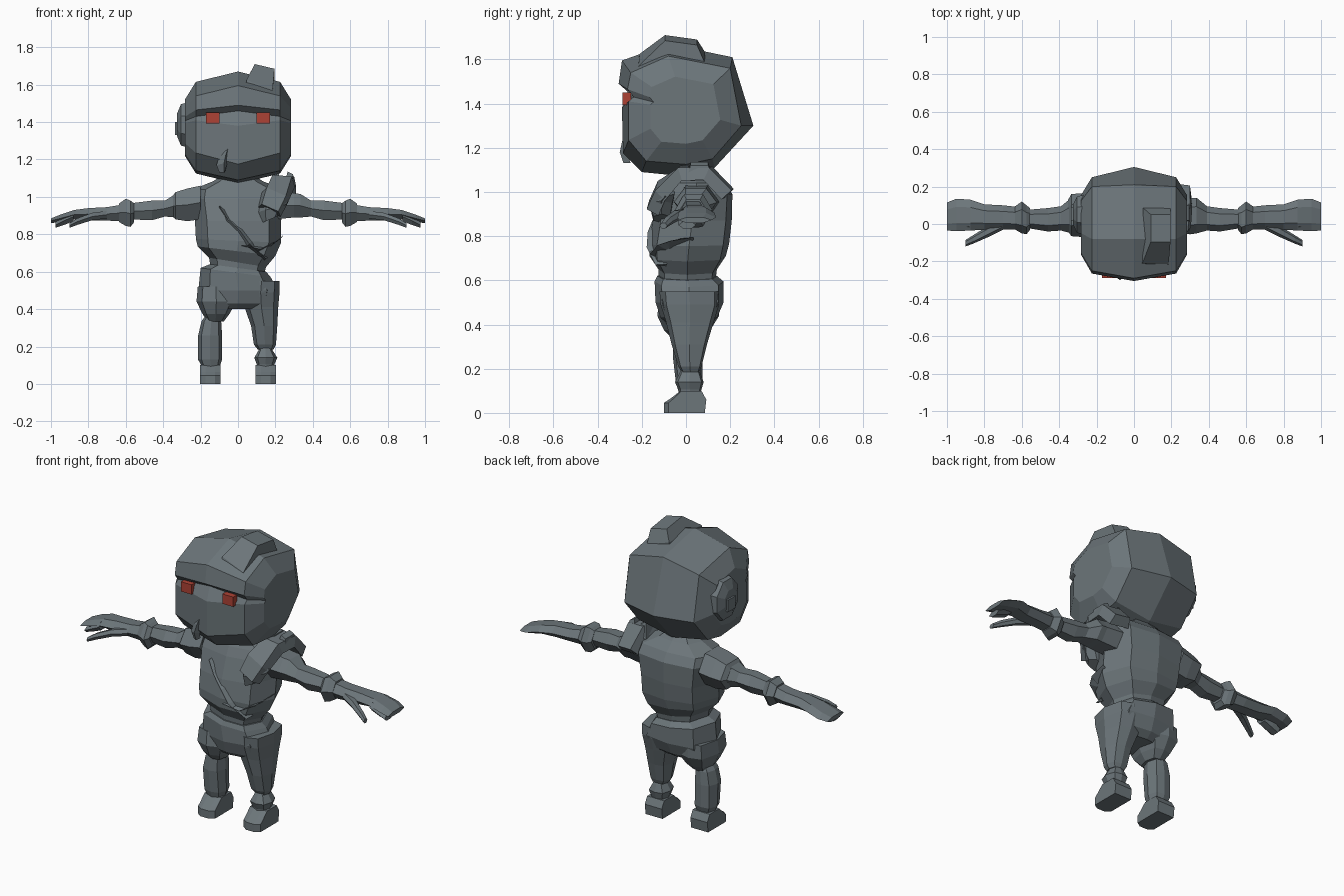
import bpy, bmesh, math
from mathutils import Vector


def material(name, rgb):
    m = bpy.data.materials.new(name)
    m.diffuse_color = (*rgb, 1)
    return m


GREY = material("slate grey", (0.150, 0.180, 0.195))
RED = material("eye red", (0.42, 0.055, 0.035))


def loft(name, rings, mat=GREY):
    """Skin a list of equal-length point rings and cap both ends."""
    bm = bmesh.new()
    rows = [[bm.verts.new(p) for p in r] for r in rings]
    n = len(rows[0])
    for a, b in zip(rows, rows[1:]):
        for i in range(n):
            j = (i + 1) % n
            bm.faces.new((a[i], a[j], b[j], b[i]))
    bm.faces.new(rows[0])
    bm.faces.new(rows[-1])
    bmesh.ops.recalc_face_normals(bm, faces=bm.faces)
    me = bpy.data.meshes.new(name)
    bm.to_mesh(me)
    bm.free()
    me.materials.append(mat)
    ob = bpy.data.objects.new(name, me)
    bpy.context.collection.objects.link(ob)
    return ob


# Unit outlines: an octagon with front ridge, and a chamfered hexagon
OCT = [(0, -1), (.72, -.8), (1, 0), (.72, .85), (0, 1), (-.72, .85), (-1, 0), (-.72, -.8)]
HEX = [(math.cos(math.radians(a)), math.sin(math.radians(a)) * 1.1) for a in range(0, 360, 60)]


def stack(name, sections, outline=OCT):
    """Sections from (z, x0, x1, y0, y1, tilt): horizontal rings, tilt drops +x."""
    rings = []
    for z, x0, x1, y0, y1, *t in sections:
        t = t[0] if t else 0
        rings.append([((x0 + x1) / 2 + u * (x1 - x0) / 2,
                       (y0 + y1) / 2 + v * (y1 - y0) / 2, z - u * t) for u, v in outline])
    return loft(name, rings)


def limb(name, sections, side):
    """Sections from (x, z0, z1, y0, y1): rings across x, mirrored by side."""
    return loft(name, [[(side * x, (y0 + y1) / 2 + u * (y1 - y0) / 2,
                         (z0 + z1) / 2 + v * (z1 - z0) / 2 / .953) for u, v in HEX]
                       for x, z0, z1, y0, y1 in sections])


def box(name, x0, x1, y0, y1, z0, z1, mat=GREY):
    return loft(name, [[(x0, y0, z), (x1, y0, z), (x1, y1, z), (x0, y1, z)] for z in (z0, z1)], mat)


# Head: side profiles (y, z) lofted across x
mid = [(-.29, 1.595), (-.08, 1.67), (.21, 1.61), (.305, 1.30), (.13, 1.11), (0, 1.07),
       (-.2, 1.09), (-.285, 1.175), (-.29, 1.38), (-.262, 1.46), (-.305, 1.49)]
edge = [(-.25, 1.54), (-.08, 1.615), (.20, 1.56), (.25, 1.30), (.12, 1.15), (0, 1.125),
        (-.18, 1.14), (-.26, 1.235), (-.26, 1.41), (-.237, 1.43), (-.265, 1.465)]
inner = [(y * .62, 1.37 + (z - 1.37) * .62) for y, z in edge]
loft("head", [[(x, y, z) for y, z in prof] for x, prof in
              ((-.283, inner), (-.225, edge), (0, mid), (.225, edge), (.283, inner))])

# Eyes
for s, side in ((-1, "right"), (1, "left")):
    xs = sorted((s * .10, s * .17))
    box(side + "_eye", xs[0], xs[1], -.288, -.25, 1.393, 1.45, RED)

# Scar wedge on the chin
loft("chin_scar", [[(-.10, -.268, 1.13), (-.075, -.283, 1.13), (-.07, -.25, 1.13)],
                   [(-.115, -.27, 1.17), (-.075, -.30, 1.18), (-.06, -.265, 1.17)],
                   [(-.10, -.27, 1.22), (-.065, -.29, 1.225), (-.052, -.265, 1.22)],
                   [(-.06, -.27, 1.255), (-.055, -.282, 1.255), (-.05, -.27, 1.25)]])

# Raised crest on top of the head
loft("head_crest", [
    [(.04, -.22, 1.57), (.18, -.23, 1.54), (.20, .085, 1.55), (.045, .085, 1.60)],
    [(.045, -.21, 1.625), (.185, -.215, 1.57), (.195, .085, 1.585), (.05, .085, 1.635)],
    [(.09, -.095, 1.71), (.195, -.095, 1.685), (.195, .05, 1.665), (.09, .05, 1.69)]])

# Ear cover on one side
ear = []
for x, r in ((-.25, .135), (-.305, .12), (-.326, .065)):
    ear.append([(x, .05 + .88 * r * math.cos(a), 1.385 + r * math.sin(a))
                for a in [math.pi / 8 + k * math.pi / 4 for k in range(8)]])
loft("ear_cover", ear)
box("ear_stud", -.336, -.30, .02, .09, 1.33, 1.40)

# Torso with neck and a tilted shirt hem
stack("torso", [(1.13, -.07, .07, -.03, .09), (1.085, -.13, .13, -.06, .13),
                (1.04, -.24, .24, -.085, .18), (.99, -.25, .25, -.11, .21),
                (.87, -.23, .23, -.15, .207), (.765, -.225, .23, -.168, .195, .01),
                (.71, -.215, .20, -.165, .18, .025), (.65, -.155, .15, -.125, .14, .025),
                (.57, -.14, .13, -.12, .13, .02)])

# Diagonal cloth folds across the chest
def fold(name, pts, w):
    rings = []
    for i, p in enumerate(pts):
        k = w * (.25 if i in (0, len(pts) - 1) else 1)
        p = Vector(p)
        rings.append([p + Vector((-k, .035, -k)), p + Vector((0, -.018, 0)),
                      p + Vector((k, .035, k * .6))])
    loft(name, rings)


fold("chest_fold", [(-.10, -.11, .95), (-.055, -.13, .88), (.01, -.155, .82),
                    (.06, -.16, .75), (.15, -.12, .67)], .03)
fold("hem_fold", [(.02, -.155, .74), (.12, -.145, .72), (.20, -.11, .76), (.235, 0, .79)], .03)

# Hips and both trouser legs
stack("hips", [(.62, -.15, .15, -.13, .14, .02), (.595, -.20, .175, -.142, .17, .025),
               (.50, -.212, .215, -.138, .17), (.43, -.205, .20, -.115, .14),
               (.40, -.16, .15, -.08, .10)])
stack("short_trouser_leg", [(.52, -.215, -.02, -.12, .15), (.44, -.222, -.01, -.13, .15),
                            (.375, -.19, -.045, -.10, .11), (.335, -.165, -.075, -.06, .07)])
stack("long_trouser_leg", [(.55, .03, .222, -.12, .15), (.49, .02, .222, -.115, .15),
                           (.41, .035, .215, -.09, .125), (.31, .07, .21, -.065, .095),
                           (.21, .085, .203, -.035, .07), (.185, .105, .19, -.02, .06)])

# Bare shin and wrapped ankle
stack("shin", [(.37, -.17, -.08, -.05, .06), (.335, -.195, -.09, -.055, .07),
               (.26, -.213, -.085, -.06, .075), (.13, -.213, -.085, -.045, .075),
               (.085, -.19, -.10, -.03, .06)])
stack("ankle_wrap", [(.20, .115, .18, -.02, .055), (.18, .11, .185, -.03, .065),
                     (.14, .087, .21, -.05, .08), (.105, .10, .195, -.035, .07),
                     (.07, .105, .19, -.03, .06)])

# Shoes: side profile lofted across x
shoe = [(-.10, 0), (.085, 0), (.092, .06), (.07, .10), (-.025, .10), (-.07, .065), (-.10, .045)]
for cx, side in ((-.148, "right"), (.148, "left")):
    loft(side + "_shoe", [[(cx + dx, y * (k if y < 0 else 1), z) for y, z in shoe]
                          for dx, k in ((-.055, .8), (-.025, 1), (.025, 1), (.055, .8))])

# Arms, elbow bands, hands and thumbs
for s, side in ((-1, "right"), (1, "left")):
    limb(side + "_upper_arm", [(.20, .88, 1.03, -.05, .15), (.30, .89, 1.02, -.055, .14),
                               (.335, .89, 1.015, -.05, .14), (.39, .895, .98, -.035, .095),
                               (.46, .875, .98, -.04, .085), (.58, .88, .965, -.02, .075)], s)
    limb(side + "_elbow_band", [(.555, .865, .965, -.03, .085), (.575, .84, .98, -.055, .10),
                                (.60, .845, .99, -.05, .12), (.635, .865, .965, -.03, .095)], s)
    limb(side + "_hand", [(.61, .87, .96, -.03, .09), (.70, .873, .945, -.03, .10),
                          (.80, .875, .94, -.03, .105), (.875, .88, .93, -.035, .13),
                          (.95, .865, .905, -.038, .135), (1.0, .86, .885, -.035, .115)], s)
    limb(side + "_fingers", [(.88, .87, .92, -.036, .05), (.93, .85, .895, -.036, .05),
                             (.975, .835, .865, -.034, .045)], s)
    limb(side + "_thumb", [(.70, .885, .925, -.03, .03), (.78, .875, .915, -.07, -.01),
                           (.86, .85, .885, -.105, -.06), (.90, .835, .86, -.12, -.085)], s)

# Rolled sleeve on one shoulder
limb("rolled_sleeve", [(.20, .88, 1.06, -.07, .17), (.27, .87, 1.045, -.07, .165),
                       (.335, .88, 1.025, -.065, .16), (.352, .90, 1.0, -.04, .13)], -1)

# Shoulder guard: a bent strap from chest over the shoulder to the back
guard = [(.17, -.145, .93, .065), (.20, -.11, 1.01, .075), (.235, -.02, 1.085, .07),
         (.245, .10, 1.085, .07), (.25, .19, .99, .06)]
rings = []
for i, (x, y, z, w) in enumerate(guard):
    a = Vector(guard[max(i - 1, 0)][:3])
    b = Vector(guard[min(i + 1, 4)][:3])
    across = Vector((.8, -.1, -.35 if i < 2 else -.05)).normalized()
    up = across.cross(b - a).normalized()
    c = Vector((x, y, z))
    rings.append([c - across * w - up * .03, c + across * w - up * .03,
                  c + across * w * .75 + up * .03, c - across * w * .75 + up * .03])
loft("shoulder_guard", rings)

# Raised corners and lower lip of the guard
for name, x, dx in (("guard_inner_corner", .20, .02), ("guard_outer_corner", .275, .02)):
    loft(name, [[(x - .03, 0, 1.05), (x + .025, 0, 1.05), (x + .025, .13, 1.05), (x - .03, .13, 1.05)],
                [(x - .01, .02, 1.135), (x + dx, .02, 1.12), (x + dx, .10, 1.12), (x - .01, .10, 1.135)]])
stack("guard_lip", [(1.0, .13, .27, -.14, -.05, .02), (.94, .11, .26, -.165, -.06, -.02),
                    (.88, .125, .22, -.15, -.07, -.02)], HEX)
